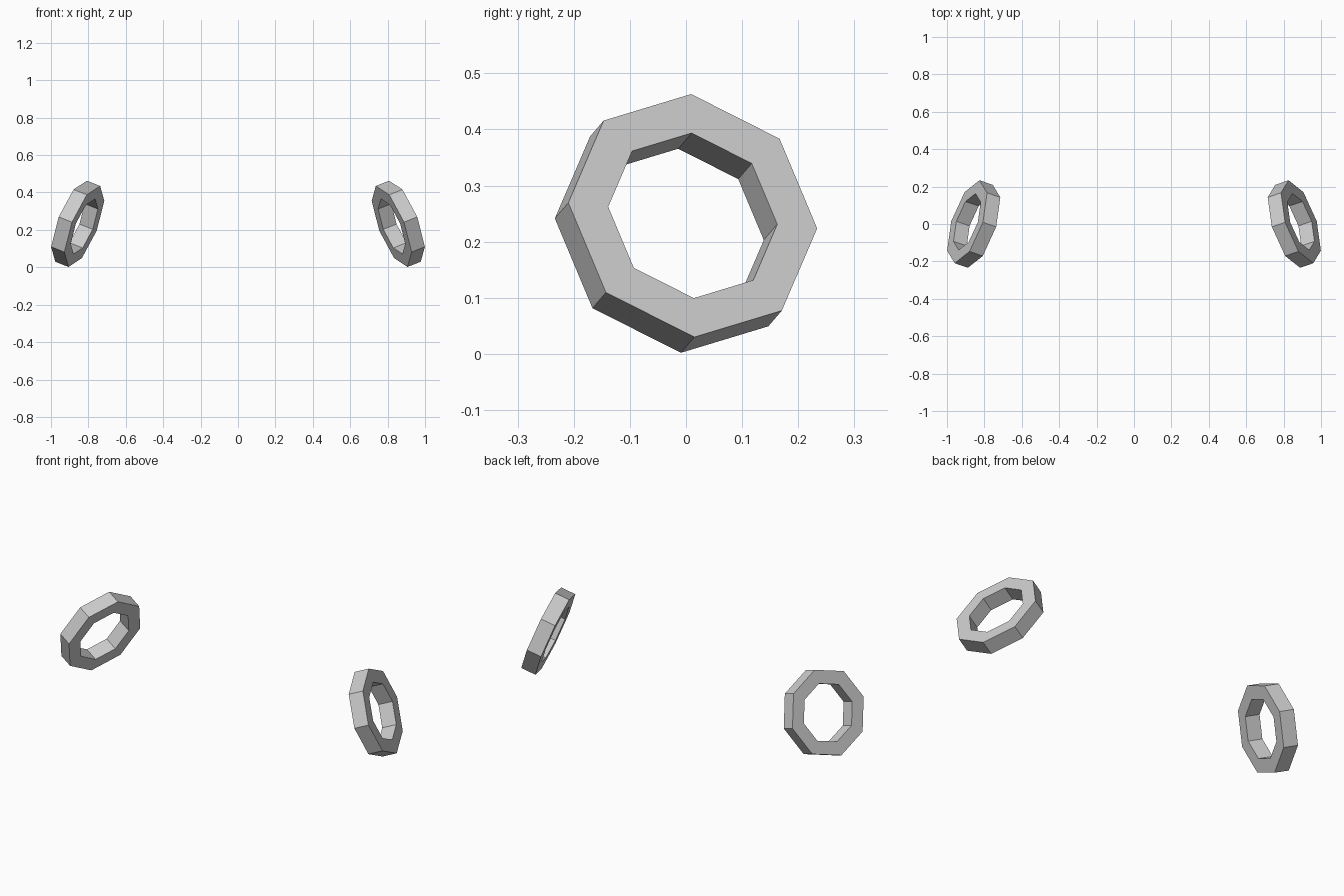
import bpy, bmesh
from math import cos, sin, pi
from mathutils import Matrix, Vector

cube = bpy.data.objects.get("Cube")
if cube:
    bpy.data.objects.remove(cube, do_unlink=True)

SIDES = 8
OUTER, INNER, THICK = 0.2325, 0.158, 0.08
CENTRE = Vector((0.857, 0.0, 0.2325))
AXIS = Vector((0.887, 0.301, 0.351)).normalized()
CORNER = Vector((-0.085, -0.003, 0.2165))  # direction of the topmost corner

grey = bpy.data.materials.new("light_grey")
grey.use_nodes = True
colour = (0.6, 0.6, 0.6, 1.0)
grey.diffuse_color = colour
grey.node_tree.nodes["Principled BSDF"].inputs["Base Color"].default_value = colour


def make_ring(name, side):
    """Flat-sided ring, tilted on AXIS; side -1 mirrors it across x."""
    across = AXIS.cross(CORNER).normalized()
    up = across.cross(AXIS)
    bm = bmesh.new()

    def loop(radius, offset):
        angles = [2 * pi * i / SIDES for i in range(SIDES)]
        points = [CENTRE + AXIS * offset + (up * cos(a) + across * sin(a)) * radius
                  for a in angles]
        return [bm.verts.new(p) for p in points]

    # Rectangular section swept around the octagon
    half = THICK / 2
    loops = [loop(OUTER, half), loop(OUTER, -half), loop(INNER, -half), loop(INNER, half)]
    for k, a in enumerate(loops):
        b = loops[(k + 1) % len(loops)]
        for i in range(SIDES):
            j = (i + 1) % SIDES
            bm.faces.new((a[i], a[j], b[j], b[i]))

    bm.transform(Matrix.Diagonal((side, 1, 1, 1)))
    bmesh.ops.recalc_face_normals(bm, faces=bm.faces)
    mesh = bpy.data.meshes.new(name)
    bm.to_mesh(mesh)
    bm.free()
    mesh.materials.append(grey)
    bpy.context.collection.objects.link(bpy.data.objects.new(name, mesh))


# Mirrored pair of rings
make_ring("left_ring", 1)
make_ring("right_ring", -1)
